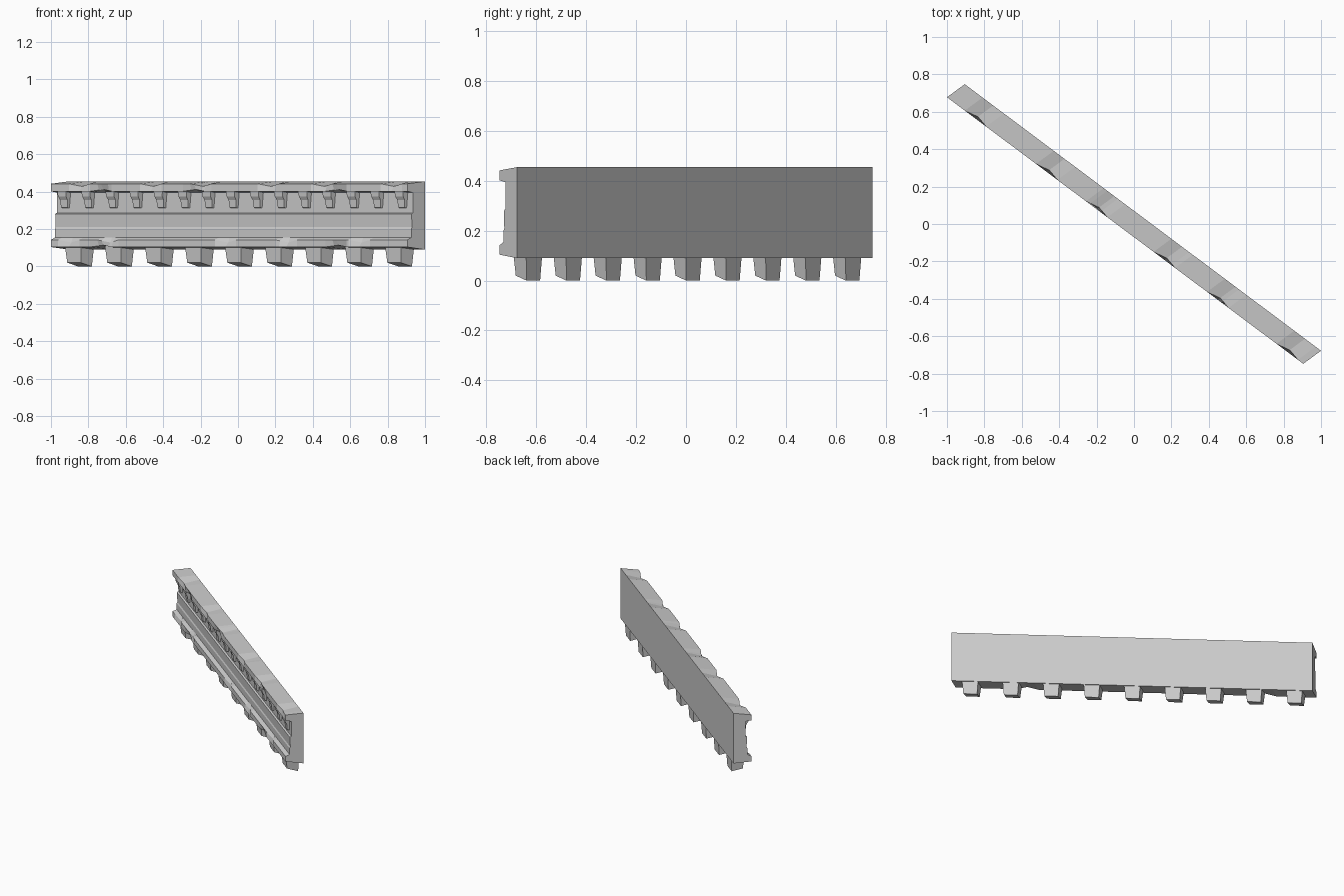
import bpy, bmesh
from mathutils import Vector

cube = bpy.data.objects.get("Cube")
if cube:
    bpy.data.objects.remove(cube, do_unlink=True)

stone = bpy.data.materials.new("grey_stone")
stone.use_nodes = True
GREY = (0.6, 0.6, 0.6, 1)
stone.diffuse_color = GREY
stone.node_tree.nodes["Principled BSDF"].inputs["Base Color"].default_value = GREY

# Skewed frame: u runs along the wall, v from its front to its back
ALONG = Vector((1.905, -1.425, 0))
ACROSS = Vector((0.095, 0.07, 0))


def place(u, v, z):
    return ALONG * u + ACROSS * v + Vector((0, 0, z))


def loft(name, rings):
    """Join rings of (u, v, z) points and close both ends."""
    bm = bmesh.new()
    loops = [[bm.verts.new(place(*p)) for p in ring] for ring in rings]
    n = len(loops[0])
    for a, b in zip(loops, loops[1:]):
        for i in range(n):
            j = (i + 1) % n
            bm.faces.new((a[i], a[j], b[j], b[i]))
    bm.faces.new(loops[0])
    bm.faces.new(loops[-1])
    bmesh.ops.recalc_face_normals(bm, faces=bm.faces)
    mesh = bpy.data.meshes.new(name)
    bm.to_mesh(mesh)
    bm.free()
    mesh.materials.append(stone)
    obj = bpy.data.objects.new(name, mesh)
    bpy.context.collection.objects.link(obj)
    return obj


# Wall section (v, z) from back bottom round to the front bottom
section = [
    (0.5, 0.09), (0.5, 0.455),
    (-0.5, 0.442), (-0.5, 0.402), (-0.17, 0.395),
    (-0.17, 0.287), (-0.26, 0.28), (-0.23, 0.21), (-0.27, 0.2),
    (-0.27, 0.155), (-0.5, 0.142), (-0.5, 0.104),
]
TOP_EDGE, TOP_UNDER, LOW_EDGE, LOW_UNDER = 2, 3, 10, 11

# Worn chips on the moulding edges: edge -> places along the wall
chips = {
    TOP_EDGE: (-0.42, -0.22, -0.08, 0.11, 0.26, 0.455),
    TOP_UNDER: (-0.36, -0.1, 0.3),
    LOW_EDGE: (-0.45, -0.34, -0.01, 0.16, 0.365),
    LOW_UNDER: (-0.36, 0.3),
}
HALF_CHIP = 0.03
stations = {-0.5, 0.5}
for spots in chips.values():
    for c in spots:
        stations |= {round(max(-0.5, min(0.5, c + k * HALF_CHIP)), 3) for k in (-1, 0, 1)}


def wall_ring(u):
    ring = []
    for i, (v, z) in enumerate(section):
        wear = max([0] + [1 - abs(u - c) / HALF_CHIP for c in chips.get(i, ())])
        drop = -0.014 if i in (TOP_EDGE, LOW_EDGE) else 0.01
        ring.append((u, v + 0.14 * wear, z + drop * wear))
    return ring


loft("wall_beam", [wall_ring(u) for u in sorted(stations)])

# Tapered feet with a raised front lower edge
for k in range(9):
    c = (k - 4) * 0.1123
    rings = []
    for z_front, z_back, w, front, back in (
        (0.11, 0.11, 0.0228, -0.28, 0.45),
        (0.02, 0.0, 0.019, -0.22, 0.4),
    ):
        rings.append([(c - w, front, z_front), (c + w, front, z_front),
                      (c + w, back, z_back), (c - w, back, z_back)])
    loft(f"foot_{k + 1}", rings)

# Small curved brackets under the upper moulding
bracket_side = [(-0.1, 0.402), (-0.44, 0.402), (-0.42, 0.375),
                (-0.32, 0.355), (-0.29, 0.315), (-0.1, 0.31)]
for k in range(15):
    c = (k - 7) * 0.0676
    rings = []
    for side in (-1, 1):
        rings.append([(c + side * (0.0085 + (z - 0.31) * 0.04), v, z)
                      for v, z in bracket_side])
    loft(f"bracket_{k + 1}", rings)
